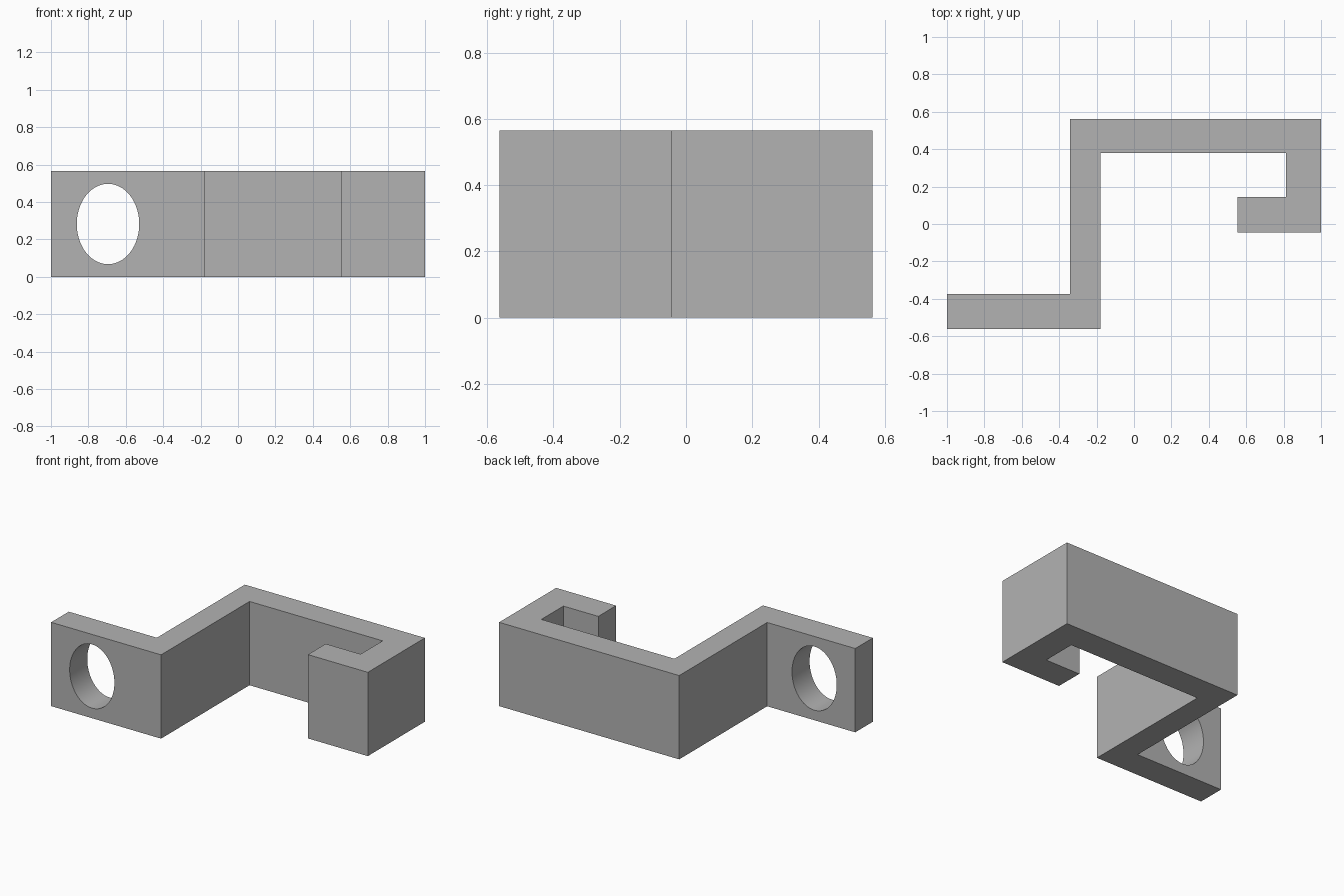
import bpy
import bmesh
from math import radians
from mathutils import Matrix

HEIGHT = 0.565

cube = bpy.data.objects.get("Cube")
if cube:
    bpy.data.objects.remove(cube, do_unlink=True)

# Single grey material
grey = bpy.data.materials.new("plain grey")
grey.use_nodes = True
colour = (0.45, 0.45, 0.45, 1)
grey.diffuse_color = colour
grey.node_tree.nodes["Principled BSDF"].inputs["Base Color"].default_value = colour


def make_object(name, bm):
    bmesh.ops.recalc_face_normals(bm, faces=bm.faces)
    mesh = bpy.data.meshes.new(name)
    bm.to_mesh(mesh)
    bm.free()
    mesh.materials.append(grey)
    obj = bpy.data.objects.new(name, mesh)
    bpy.context.collection.objects.link(obj)
    return obj


# Bent strip: mounting tab, riser, long arm, end wall and hook lip
outline = [(-1, -0.5625), (-0.18, -0.5625), (-0.18, 0.38), (0.813, 0.38),
           (0.813, 0.145), (0.553, 0.145), (0.553, -0.045), (1, -0.045),
           (1, 0.5625), (-0.343, 0.5625), (-0.343, -0.375), (-1, -0.375)]
bm = bmesh.new()
base = bm.faces.new([bm.verts.new((x, y, 0)) for x, y in outline])
top = bmesh.ops.extrude_face_region(bm, geom=[base])["geom"]
bmesh.ops.translate(bm, vec=(0, 0, HEIGHT),
                    verts=[v for v in top if isinstance(v, bmesh.types.BMVert)])
bracket = make_object("hook_bracket", bm)

# Oval screw hole through the mounting tab
bm = bmesh.new()
bmesh.ops.create_cone(bm, cap_ends=True, segments=64, radius1=1, radius2=1, depth=1,
                      matrix=Matrix.Translation((-0.695, -0.47, 0.2825))
                      @ Matrix.Diagonal((0.167, 0.4, 0.215, 1))
                      @ Matrix.Rotation(radians(90), 4, "X"))
cutter = make_object("hole_cutter", bm)
cutter.hide_render = True

cut = bracket.modifiers.new("screw hole", "BOOLEAN")
cut.operation = "DIFFERENCE"
cut.solver = "EXACT"
cut.object = cutter
bpy.ops.object.select_all(action="DESELECT")
bracket.select_set(True)
bpy.context.view_layer.objects.active = bracket
bpy.ops.object.modifier_apply(modifier=cut.name)
bpy.data.objects.remove(cutter, do_unlink=True)

# Smooth hole wall, crisp corners
bpy.ops.object.shade_smooth_by_angle(angle=radians(30))
